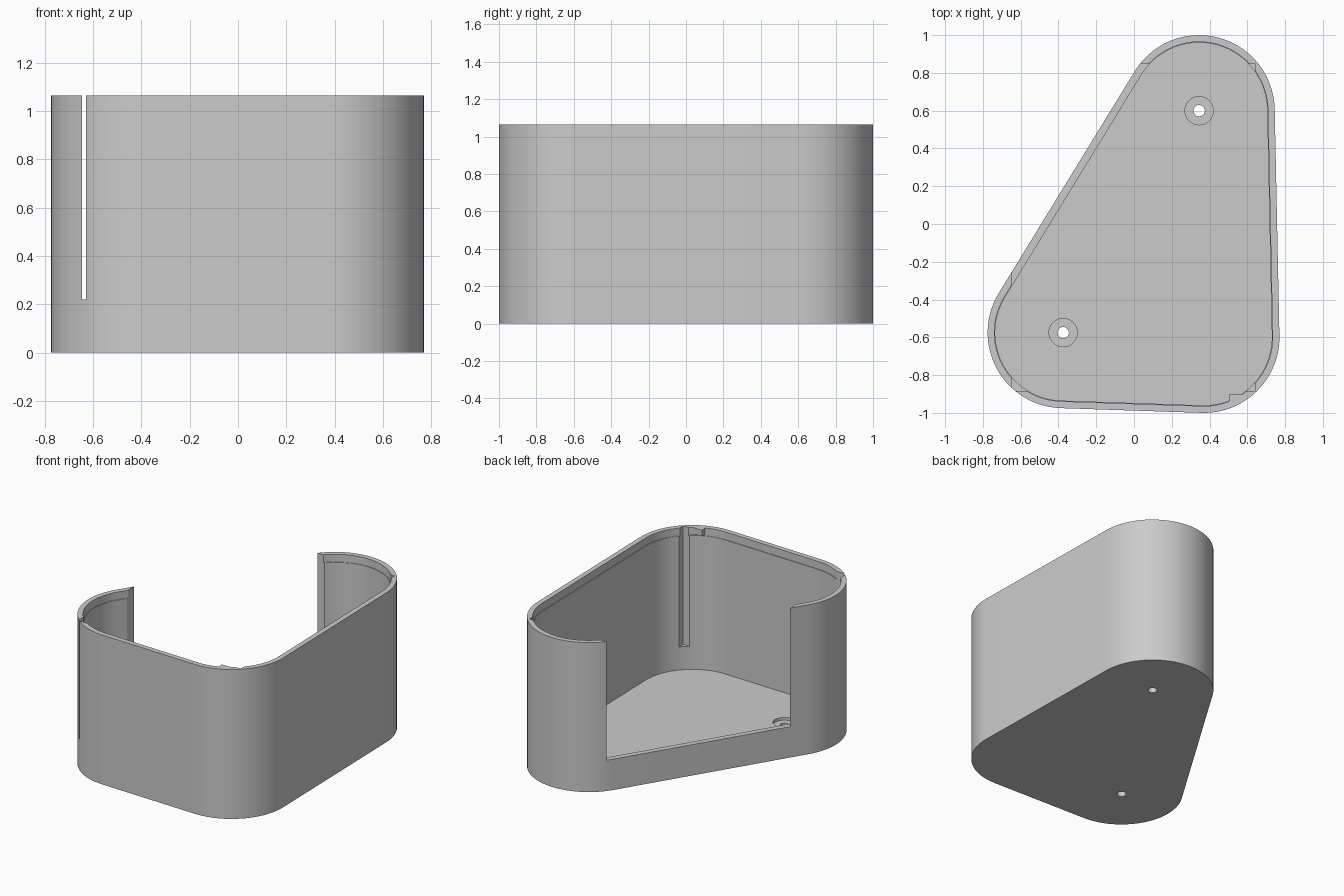
import bpy, bmesh, math
from mathutils import Vector

default = bpy.data.objects.get("Cube")
if default:
    bpy.data.objects.remove(default, do_unlink=True)

# Corner centres, counter-clockwise: right front, left front, back
CORNERS = [Vector((-0.375, -0.575)), Vector((0.37, -0.60)), Vector((0.345, 0.60))]
RADIUS, WALL, HEIGHT = 0.40, 0.04, 1.065
FLOOR, SILL, LIP = 0.055, 0.22, 1.01
ABOVE = HEIGHT + 0.1

grey = bpy.data.materials.new("matte grey")
grey.use_nodes = True
grey.diffuse_color = (0.6, 0.6, 0.6, 1)
grey.node_tree.nodes["Principled BSDF"].inputs["Base Color"].default_value = (0.6, 0.6, 0.6, 1)


def rounded_triangle(radius, steps=28):
    """Outline made of one arc round each corner, joined by straight sides."""
    points = []
    for i, centre in enumerate(CORNERS):
        into = centre - CORNERS[i - 1]
        out = CORNERS[(i + 1) % 3] - centre
        start = math.atan2(-into.x, into.y)
        sweep = (math.atan2(-out.x, out.y) - start) % math.tau
        for k in range(steps + 1):
            a = start + sweep * k / steps
            points.append(centre + radius * Vector((math.cos(a), math.sin(a))))
    return points


def circle(centre, radius, steps=32):
    angles = [math.tau * k / steps for k in range(steps)]
    return [centre + radius * Vector((math.cos(a), math.sin(a))) for a in angles]


def rectangle(x0, x1, y0, y1):
    return [Vector(p) for p in ((x0, y0), (x1, y0), (x1, y1), (x0, y1))]


def prism(name, outline, bottom, top):
    bm = bmesh.new()
    base = bm.faces.new([bm.verts.new((p.x, p.y, bottom)) for p in outline])
    raised = bmesh.ops.extrude_face_region(bm, geom=[base])["geom"]
    bmesh.ops.translate(bm, vec=(0, 0, top - bottom),
                        verts=[g for g in raised if isinstance(g, bmesh.types.BMVert)])
    bmesh.ops.recalc_face_normals(bm, faces=bm.faces)
    mesh = bpy.data.meshes.new(name)
    bm.to_mesh(mesh)
    bm.free()
    mesh.materials.append(grey)
    obj = bpy.data.objects.new(name, mesh)
    bpy.context.collection.objects.link(obj)
    return obj


def combine(target, tool, operation="DIFFERENCE"):
    mod = target.modifiers.new(operation, "BOOLEAN")
    mod.operation, mod.object, mod.solver = operation, tool, "EXACT"
    bpy.context.view_layer.objects.active = target
    bpy.ops.object.modifier_apply(modifier=mod.name)
    bpy.data.objects.remove(tool, do_unlink=True)


# Solid body, hollowed out, with a slightly wider step for a lid
shell = prism("enclosure_shell", rounded_triangle(RADIUS), 0, HEIGHT)
combine(shell, prism("cavity", rounded_triangle(RADIUS - WALL), FLOOR, ABOVE))
combine(shell, prism("lid_step", rounded_triangle(RADIUS - WALL + 0.004), LIP, ABOVE))

# Rectangular pocket: opens the slanted side and notches the corners
combine(shell, prism("pocket", rectangle(-0.645, 0.64, -0.883, 0.85), SILL, ABOVE))

# Counterbored screw holes
for corner in (CORNERS[0], CORNERS[2]):
    combine(shell, prism("counterbore", circle(corner, 0.075), FLOOR - 0.02, FLOOR + 0.1))
    combine(shell, prism("screw_hole", circle(corner, 0.03), -0.1, FLOOR + 0.1))

# Small catch inside the front rim
combine(shell, prism("rim_catch", rectangle(0.505, 0.57, -0.937, -0.90), 1.02, HEIGHT), "UNION")

bpy.ops.object.select_all(action="DESELECT")
shell.select_set(True)
bpy.context.view_layer.objects.active = shell
bpy.ops.object.shade_smooth_by_angle(angle=math.radians(30))
